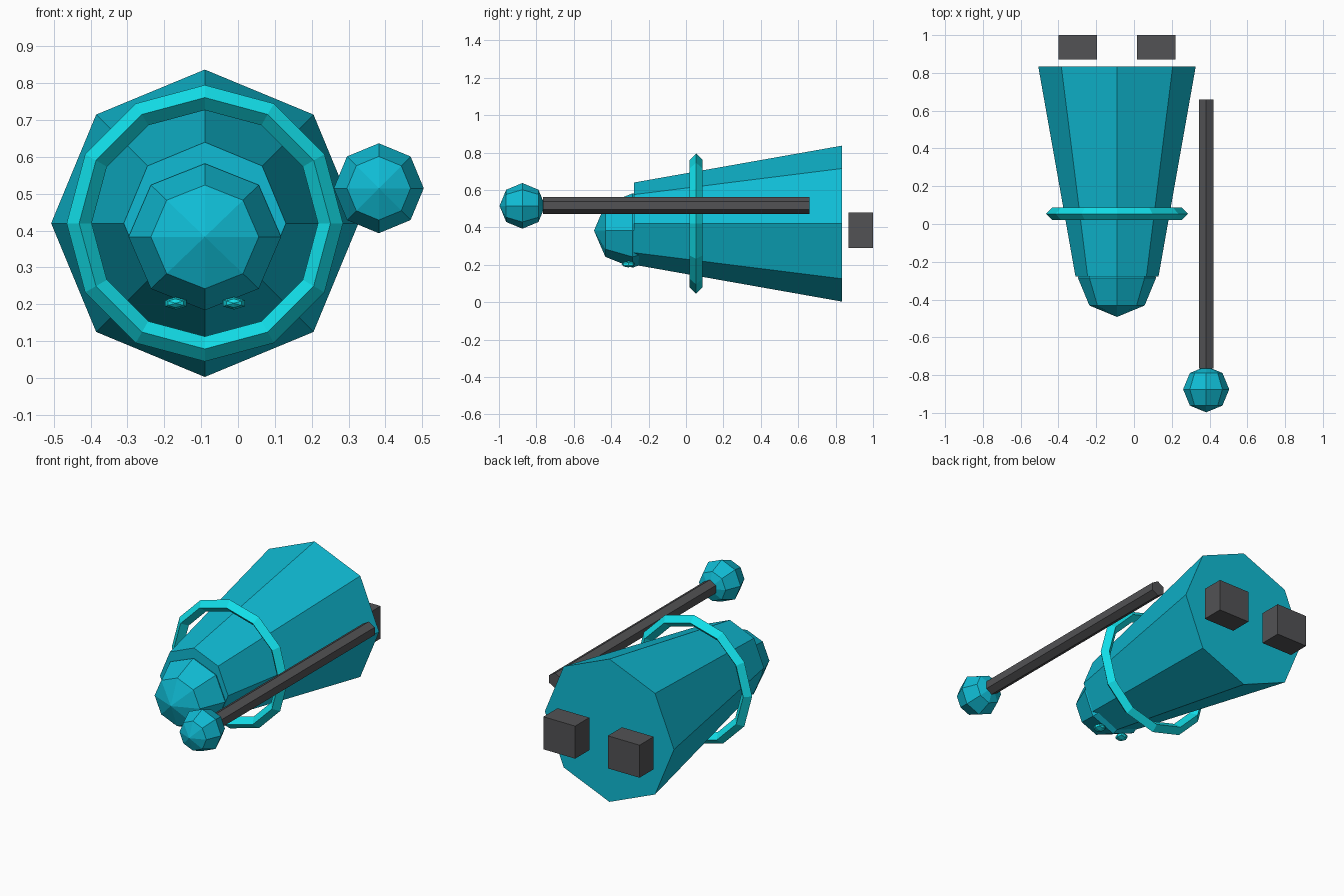
import bpy, bmesh, math
from mathutils import Matrix, Vector

if "Cube" in bpy.data.objects:
    bpy.data.objects.remove(bpy.data.objects["Cube"])

CX = -0.09          # body axis
CZ = 0.42


def material(name, rgb):
    m = bpy.data.materials.new(name)
    m.diffuse_color = (*rgb, 1)
    m.use_nodes = True
    m.node_tree.nodes["Principled BSDF"].inputs["Base Color"].default_value = m.diffuse_color
    return m


TEAL = material("teal", (0.005, 0.50, 0.66))
BRIGHT = material("bright_teal", (0.006, 0.74, 0.82))
DARK = material("dark_grey", (0.085, 0.085, 0.09))


def finish(bm, name, mat, loc):
    """Turn a z-axis shape so its top points forward (-y), then place it."""
    bmesh.ops.transform(bm, matrix=Matrix.Rotation(math.pi / 2, 4, 'X'), verts=bm.verts)
    bmesh.ops.recalc_face_normals(bm, faces=bm.faces)
    me = bpy.data.meshes.new(name)
    bm.to_mesh(me)
    bm.free()
    me.materials.append(mat)
    ob = bpy.data.objects.new(name, me)
    ob.location = loc
    bpy.context.collection.objects.link(ob)
    return ob


def frustum(name, mat, sides, r_back, r_front, y_back, y_front, x, z):
    bm = bmesh.new()
    bmesh.ops.create_cone(bm, cap_ends=True, segments=sides, radius1=r_back,
                          radius2=r_front, depth=y_back - y_front)
    return finish(bm, name, mat, (x, (y_back + y_front) / 2, z))


def ball(name, mat, loc, size, segments=8, rings=4):
    """size = half extents in world x, y, z"""
    bm = bmesh.new()
    bmesh.ops.create_uvsphere(bm, u_segments=segments, v_segments=rings, radius=1)
    bmesh.ops.scale(bm, vec=Vector((size[0], size[2], size[1])), verts=bm.verts)
    return finish(bm, name, mat, loc)


def ring(name, mat, loc, major, minor, seg=12, minor_seg=4):
    bm = bmesh.new()
    loops = []
    for i in range(seg):
        a = 2 * math.pi * i / seg
        loop = []
        for j in range(minor_seg):
            b = 2 * math.pi * j / minor_seg
            r = major + minor * math.cos(b)
            loop.append(bm.verts.new((r * math.cos(a), r * math.sin(a), minor * math.sin(b))))
        loops.append(loop)
    for i in range(seg):
        p, q = loops[i], loops[(i + 1) % seg]
        for j in range(minor_seg):
            k = (j + 1) % minor_seg
            bm.faces.new((p[j], q[j], q[k], p[k]))
    return finish(bm, name, mat, loc)


def box(name, mat, loc, size):
    bm = bmesh.new()
    bmesh.ops.create_cube(bm, size=1)
    bmesh.ops.scale(bm, vec=Vector((size[0], size[2], size[1])), verts=bm.verts)
    return finish(bm, name, mat, loc)


# Robe, head and floating belt
frustum("robe", TEAL, 8, 0.417, 0.22, 0.835, -0.277, CX, CZ)
ball("head", TEAL, (CX, -0.285, 0.383), (0.207, 0.207, 0.199))
ring("belt_ring", BRIGHT, (CX, 0.054, CZ), 0.341, 0.034)

# Eyes and feet, mirrored about the body axis
for side, s in (("left", -1), ("right", 1)):
    ball(side + "_eye", BRIGHT, (CX + s * 0.079, -0.308, 0.203), (0.034, 0.036, 0.017), 6, 4)
    box(side + "_foot", DARK, (CX + s * 0.208, 0.935, 0.385), (0.205, 0.13, 0.19))

# Staff with orb
frustum("staff", DARK, 6, 0.045, 0.045, 0.66, -0.765, 0.382, 0.517)
ball("staff_orb", TEAL, (0.382, -0.875, 0.515), (0.122, 0.122, 0.122))
